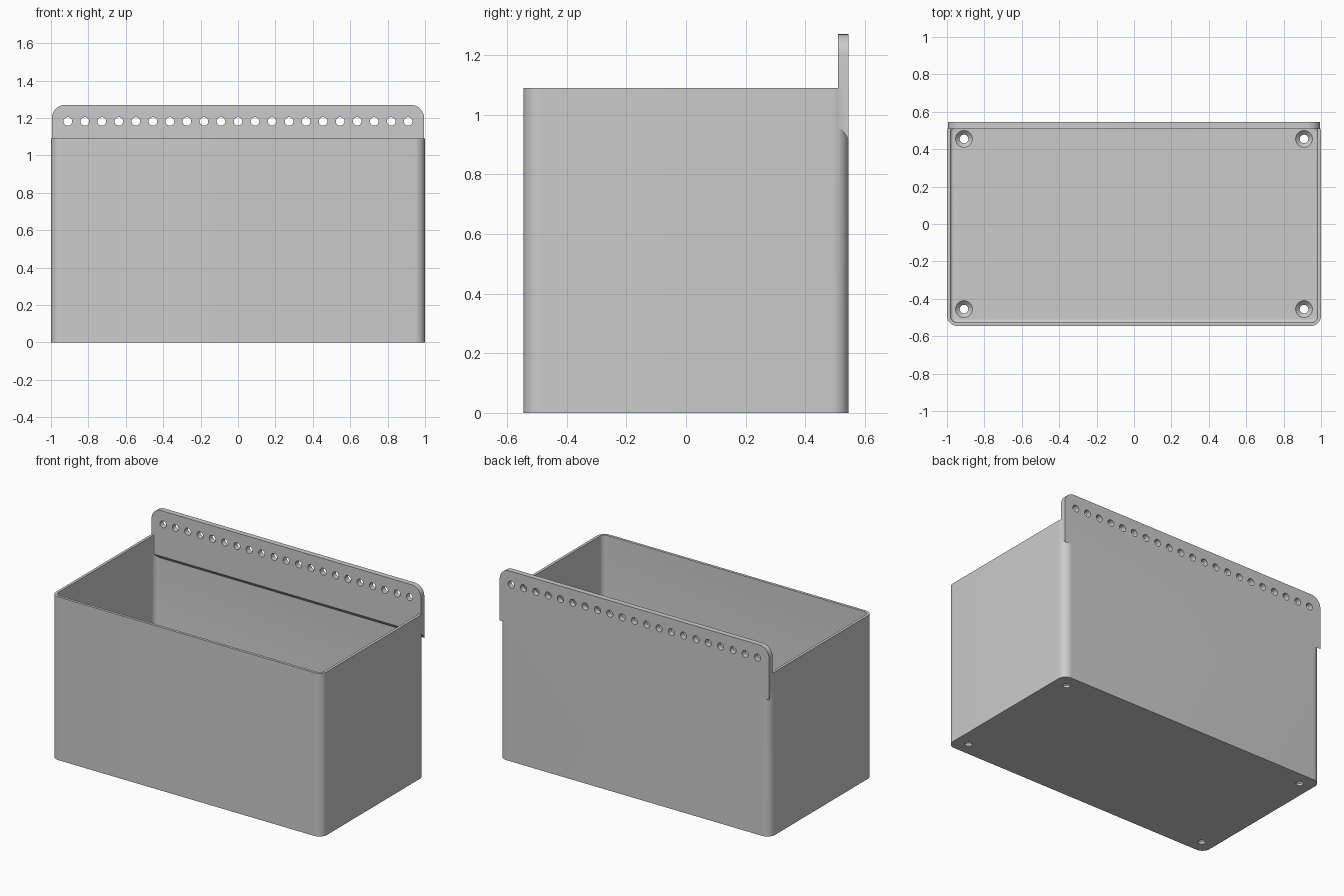
import bpy, bmesh, math
from mathutils import Matrix, Vector

cube = bpy.data.objects.get("Cube")
if cube:
    bpy.data.objects.remove(cube, do_unlink=True)

grey = bpy.data.materials.new("plain_grey")
grey.use_nodes = True
grey.diffuse_color = (0.6, 0.6, 0.6, 1)
grey.node_tree.nodes["Principled BSDF"].inputs["Base Color"].default_value = grey.diffuse_color

HX, HY, HEIGHT = 1.0, 0.545, 1.09
WALL, FLOOR, CORNER = 0.018, 0.036, 0.055
PLATE_TOP, PLATE_BACK_LOW, PLATE_FRONT_LOW = 1.27, 0.92, 0.965
PITCH, HOLE_R = 0.091, 0.023


def rounded_rect(hx, hy, r, steps=10):
    """Outline of a rounded rectangle, counter-clockwise."""
    pts = []
    for quarter, (sx, sy) in enumerate([(1, 1), (-1, 1), (-1, -1), (1, -1)]):
        for i in range(steps + 1):
            a = (quarter + i / steps) * math.pi / 2
            pts.append((sx * (hx - r) + r * math.cos(a), sy * (hy - r) + r * math.sin(a)))
    return pts


def loft(bm, sections, matrix=Matrix()):
    """Closed solid through stacked (half x, half y, radius, z) sections."""
    rings = [[bm.verts.new(matrix @ Vector((x, y, z))) for x, y in rounded_rect(hx, hy, r)]
             for hx, hy, r, z in sections]
    bm.faces.new(rings[0][::-1])
    bm.faces.new(rings[-1])
    n = len(rings[0])
    for low, high in zip(rings, rings[1:]):
        for i in range(n):
            j = (i + 1) % n
            bm.faces.new((low[i], low[j], high[j], high[i]))


def finish(name, bm):
    bmesh.ops.remove_doubles(bm, verts=bm.verts, dist=1e-5)
    bmesh.ops.recalc_face_normals(bm, faces=bm.faces)
    mesh = bpy.data.meshes.new(name)
    bm.to_mesh(mesh)
    bm.free()
    mesh.materials.append(grey)
    ob = bpy.data.objects.new(name, mesh)
    bpy.context.collection.objects.link(ob)
    return ob


def combine(target, tool, operation):
    mod = target.modifiers.new(operation.lower(), 'BOOLEAN')
    mod.operation, mod.object, mod.solver = operation, tool, 'EXACT'
    bpy.ops.object.select_all(action='DESELECT')
    bpy.context.view_layer.objects.active = target
    target.select_set(True)
    bpy.ops.object.modifier_apply(modifier=mod.name)
    bpy.data.objects.remove(tool, do_unlink=True)


# Outer body
bm = bmesh.new()
loft(bm, [(HX, HY, CORNER, 0), (HX, HY, CORNER, HEIGHT)])
bin_body = finish("storage_bin", bm)

# Hollow interior with a small fillet around the floor
bm = bmesh.new()
fillet = 0.016
sections = []
for i in range(5):
    a = i / 4 * math.pi / 2
    inset = WALL + fillet * (1 - math.sin(a))
    sections.append((HX - inset, HY - inset, CORNER - inset, FLOOR + fillet * (1 - math.cos(a))))
sections.append((HX - WALL, HY - WALL, CORNER - WALL, HEIGHT + 0.1))
loft(bm, sections)
combine(bin_body, finish("interior_cutter", bm), 'DIFFERENCE')

# Mounting plate with rounded top corners and a sloped underside
bm = bmesh.new()
half, radius, front = 0.995, 0.07, HY - 0.036
outline = [(-half, PLATE_BACK_LOW), (half, PLATE_BACK_LOW)]
for side in (0, 1):
    cx = (half - radius) * (1 - 2 * side)
    for i in range(11):
        a = (side + i / 10) * math.pi / 2
        outline.append((cx + radius * math.cos(a), PLATE_TOP - radius + radius * math.sin(a)))
back_ring = [bm.verts.new((x, HY, z)) for x, z in outline]
front_ring = [bm.verts.new((x, front, max(z, PLATE_FRONT_LOW))) for x, z in outline]
bm.faces.new(back_ring)
bm.faces.new(front_ring[::-1])
for i in range(len(outline)):
    j = (i + 1) % len(outline)
    bm.faces.new((back_ring[i], front_ring[i], front_ring[j], back_ring[j]))
combine(bin_body, finish("mounting_plate", bm), 'UNION')

# Row of holes through the plate
bm = bmesh.new()
for i in range(-10, 11):
    place = Matrix.Translation((i * PITCH, HY, 1.182)) @ Matrix.Rotation(math.pi / 2, 4, 'X')
    loft(bm, [(HOLE_R, HOLE_R, HOLE_R, -0.1), (HOLE_R, HOLE_R, HOLE_R, 0.1)], place)
combine(bin_body, finish("plate_hole_cutter", bm), 'DIFFERENCE')

# Countersunk screw holes in the floor
bm = bmesh.new()
for sx in (-1, 1):
    for sy in (-1, 1):
        place = Matrix.Translation((sx * 0.909, sy * 0.455, 0))
        profile = [(HOLE_R, -0.05), (HOLE_R, FLOOR - 0.022), (0.045, FLOOR), (0.045, FLOOR + 0.03)]
        loft(bm, [(r, r, r, z) for r, z in profile], place)
combine(bin_body, finish("floor_hole_cutter", bm), 'DIFFERENCE')

bpy.ops.object.shade_smooth_by_angle(angle=math.radians(30))
